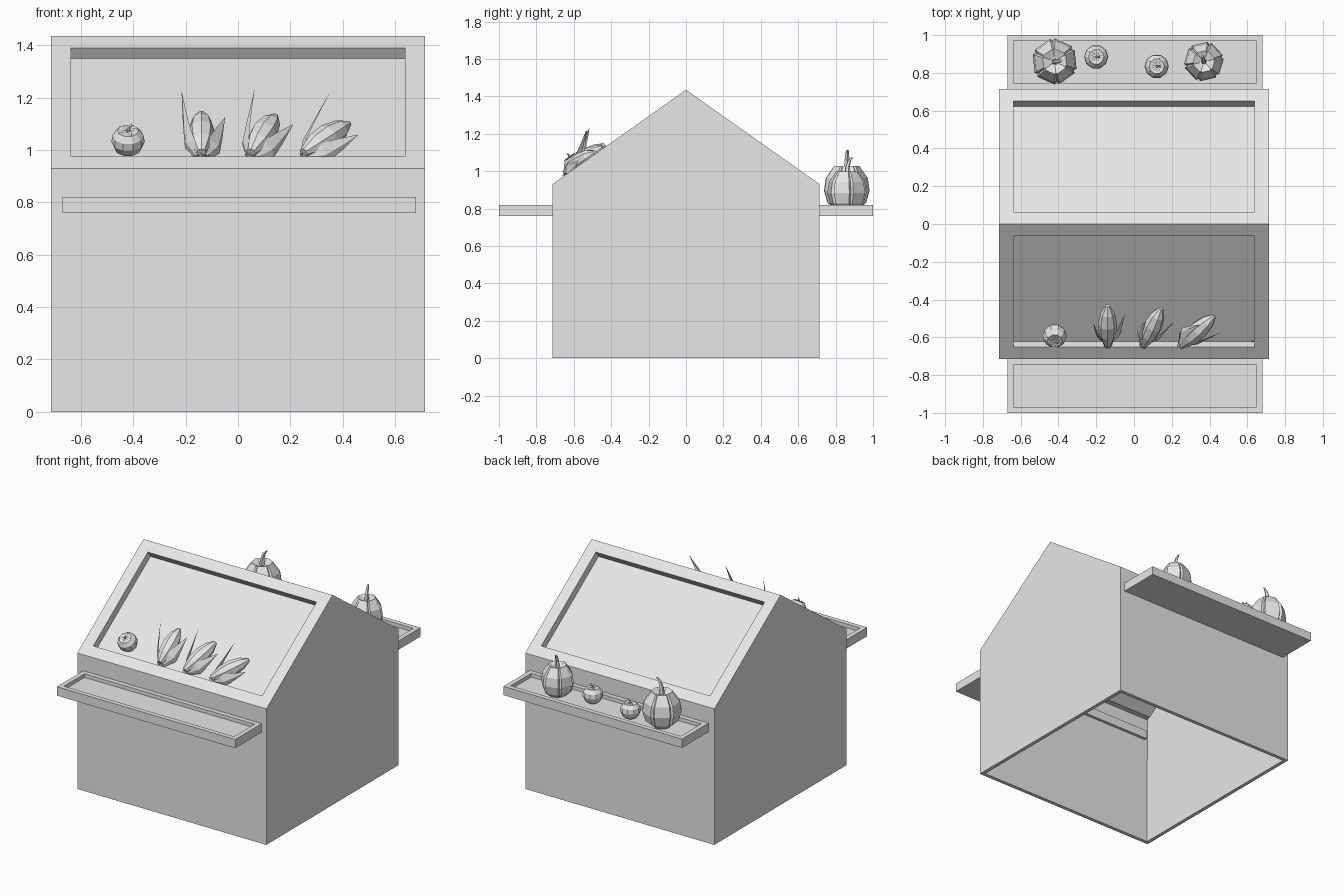
import bpy, bmesh, math
from mathutils import Vector, Matrix

cube = bpy.data.objects.get("Cube")
if cube:
    bpy.data.objects.remove(cube, do_unlink=True)

grey = bpy.data.materials.new("plain grey")
grey.use_nodes = True
grey.diffuse_color = (0.8, 0.8, 0.8, 1)
grey.node_tree.nodes["Principled BSDF"].inputs["Base Color"].default_value = (0.8, 0.8, 0.8, 1)


def finish(name, bm, matrix=Matrix(), recalc=True):
    if recalc:
        bmesh.ops.recalc_face_normals(bm, faces=bm.faces)
    mesh = bpy.data.meshes.new(name)
    bm.to_mesh(mesh)
    bm.free()
    mesh.materials.append(grey)
    obj = bpy.data.objects.new(name, mesh)
    obj.matrix_world = matrix
    bpy.context.collection.objects.link(obj)
    return obj


def recess(bm, faces, border, depth):
    """Sink a bordered panel into each face."""
    bmesh.ops.inset_individual(bm, faces=faces, thickness=border, use_even_offset=True)
    bmesh.ops.inset_individual(bm, faces=faces, thickness=0, depth=-depth)


def loft(bm, rings):
    """Skin closed rings of points and cap both ends."""
    rows = [[bm.verts.new(p) for p in ring] for ring in rings]
    n = len(rows[0])
    for a, b in zip(rows, rows[1:]):
        for i in range(n):
            j = (i + 1) % n
            bm.faces.new((a[i], a[j], b[j], b[i]))
    bm.faces.new(rows[0][::-1])
    bm.faces.new(rows[-1])


def circle(r, z, sides, centre=(0, 0)):
    steps = [math.tau * i / sides for i in range(sides)]
    return [(centre[0] + r * math.cos(a), centre[1] + r * math.sin(a), z) for a in steps]


# House shell, open underneath, with sunken roof panels
W, EAVE, RIDGE = 0.715, 0.93, 1.435
bm = bmesh.new()
profile = [(-W, 0), (-W, EAVE), (0, RIDGE), (W, EAVE), (W, 0)]
ends = [[bm.verts.new((x, y, z)) for y, z in profile] for x in (-W, W)]
for i in range(4):
    bm.faces.new((ends[0][i], ends[0][i + 1], ends[1][i + 1], ends[1][i]))
for end in ends:
    bm.faces.new(end)
bmesh.ops.recalc_face_normals(bm, faces=bm.faces)
bm.normal_update()
recess(bm, [f for f in bm.faces if 0.1 < f.normal.z], 0.077, 0.05)
house = finish("house_shell", bm, recalc=False)
wall = house.modifiers.new("wall thickness", "SOLIDIFY")
wall.thickness, wall.offset, wall.use_even_offset = 0.025, -1, True


# Tray shelves and the ledge inside the front wall
def box(name, low, high, tray=False):
    low, high = Vector(low), Vector(high)
    bm = bmesh.new()
    bmesh.ops.create_cube(bm, size=1)
    for v in bm.verts:
        v.co = (low + high) / 2 + v.co * (high - low)
    bm.normal_update()
    if tray:
        recess(bm, [f for f in bm.faces if f.normal.z > 0.9], 0.032, 0.025)
    finish(name, bm)


box("front_shelf", (-0.67, -1, 0.76), (0.68, -W, 0.82), True)
box("back_shelf", (-0.67, W, 0.76), (0.68, 1, 0.82), True)
box("inner_ledge", (-0.67, -0.7, 0.76), (0.68, -0.67, 0.82))


def stem(bm, z, height, r, lean):
    path = [(0, 0, 1), (0.1, 0.45, 0.75), (0.45, 0.8, 0.6), (1, 1, 0.35)]
    loft(bm, [circle(r * s, z + height * h, 5, (lean * d, 0)) for d, h, s in path])


# Pumpkins: six lobes parted by narrow grooves
def pumpkin(name, loc, r, height, turn):
    bm = bmesh.new()
    rings = []
    for s, h in [(0.5, 0), (0.85, 0.15), (1, 0.42), (0.92, 0.7), (0.55, 0.97), (0.2, 0.9)]:
        ring = []
        for lobe in range(6):
            for offset, scale in ((-24, 1), (24, 1), (30, 0.9)):
                a = math.radians(lobe * 60 + offset)
                ring.append((r * s * scale * math.cos(a), r * s * scale * math.sin(a), height * h))
        rings.append(ring)
    loft(bm, rings)
    stem(bm, height * 0.88, height * 0.45, r * 0.15, r * 0.28)
    finish(name, bm, Matrix.Translation(loc) @ Matrix.Rotation(turn, 4, "Z"))


pumpkin("large_pumpkin", (-0.42, 0.86, 0.795), 0.122, 0.24, 0.1)
pumpkin("small_pumpkin", (0.37, 0.86, 0.795), 0.106, 0.21, 1.8)


# Tomatoes: dimpled globe, five sepals and a short stem
def tomato(name, loc, r=0.064, tilt=0):
    bm = bmesh.new()
    rows = [(0.35, 0), (0.8, 0.3), (1, 0.8), (0.93, 1.25), (0.62, 1.6), (0.25, 1.52)]
    loft(bm, [circle(r * s, r * h, 10) for s, h in rows])
    for i in range(5):
        a = math.tau * i / 5
        spin = Matrix.Rotation(a, 3, "Z")
        leaf = [(0, 0, 1.58), (0.3, -0.14, 1.72), (0.72, 0, 1.66), (0.3, 0.14, 1.72)]
        bm.faces.new([bm.verts.new(spin @ (Vector(p) * r)) for p in leaf])
    stem(bm, r * 1.5, r * 0.5, r * 0.12, r * 0.3)
    finish(name, bm, Matrix.Translation(loc) @ Matrix.Rotation(tilt, 4, "X"))


slope = math.atan2(RIDGE - EAVE, W)
tomato("back_tomato_right", (-0.2, 0.885, 0.795))
tomato("back_tomato_left", (0.12, 0.835, 0.795))
tomato("roof_tomato", (-0.42, -0.56, 0.99), tilt=slope)
tomato("inner_tomato_front", (0.62, -0.62, 0.82))
tomato("inner_tomato_rear", (0.5, -0.52, 0.82))


# Corn: faceted ear lying up the slope, with pointed husk leaves
def leaf(bm, path, widths, side):
    rows = []
    for p, w in zip(path, widths):
        p, s = Vector(p), Vector(side) * w
        out = Vector((p.x, 0, 0)).normalized() * w * 0.35
        rows.append([bm.verts.new(q) for q in (p - s, p + out, p + s)])
    for a, b in zip(rows, rows[1:]):
        for i in range(2):
            bm.faces.new((a[i], a[i + 1], b[i + 1], b[i]))


def corn(name, x, turn):
    bm = bmesh.new()
    ear = [(0.018, 0), (0.044, 0.07), (0.051, 0.14), (0.038, 0.21), (0.012, 0.26)]
    loft(bm, [[(px, h, py) for px, py, h in circle(r, h, 8)] for r, h in ear])
    leaf(bm, [(-0.005, -0.01, -0.02), (-0.045, 0.06, 0), (-0.06, 0.13, 0.045), (-0.075, 0.23, 0.12)],
         (0.015, 0.035, 0.02, 0.001), (0.5, -0.3, 0.8))
    leaf(bm, [(0.005, -0.01, -0.02), (0.05, 0.06, -0.01), (0.068, 0.13, 0), (0.09, 0.21, 0.015)],
         (0.015, 0.04, 0.025, 0.001), (-0.5, 0.1, 0.85))
    leaf(bm, [(0.001, -0.015, 0.0), (0.002, 0.04, -0.048), (0.003, 0.15, -0.052)],
         (0.015, 0.045, 0.002), (1, 0, 0))
    place = Matrix.Translation((x, -0.645, 0.99)) @ Matrix.Rotation(slope, 4, "X")
    finish(name, bm, place @ Matrix.Rotation(-math.radians(turn), 4, "Z"))


corn("corn_right", -0.14, 0)
corn("corn_middle", 0.05, 21)
corn("corn_left", 0.25, 42)
